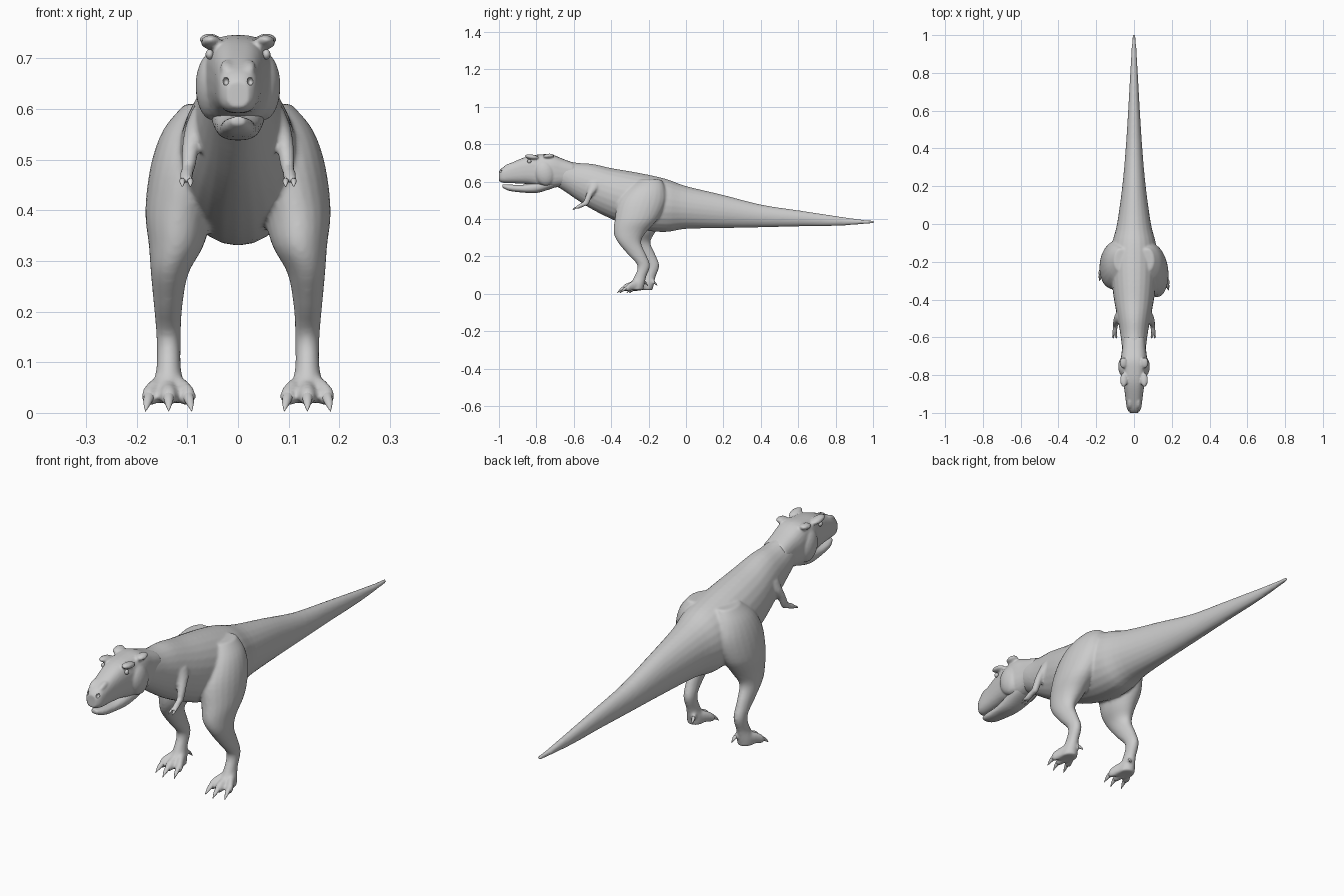
import bpy, bmesh, math
from mathutils import Vector, Matrix

if "Cube" in bpy.data.objects:
    bpy.data.objects.remove(bpy.data.objects["Cube"])


def finish(bm, name, voxel=0, smooth=5):
    bmesh.ops.recalc_face_normals(bm, faces=bm.faces)
    for f in bm.faces:
        f.smooth = True
    me = bpy.data.meshes.new(name)
    bm.to_mesh(me)
    bm.free()
    ob = bpy.data.objects.new(name, me)
    bpy.context.collection.objects.link(ob)
    if voxel:  # fuse overlapping volumes into one skin and relax it
        r = ob.modifiers.new("fuse", 'REMESH')
        r.mode, r.voxel_size, r.use_smooth_shade = 'VOXEL', voxel, True
        s = ob.modifiers.new("relax", 'SMOOTH')
        s.factor, s.iterations = 0.5, smooth
    return ob


def spline(secs, steps=4):
    p = [secs[0]] + list(secs) + [secs[-1]]
    out = []
    for i in range(1, len(p) - 2):
        for k in range(steps):
            t = k / steps
            out.append([0.5 * (2*b + (c-a)*t + (2*a-5*b+4*c-d)*t*t + (3*b-a-3*c+d)*t**3)
                        for a, b, c, d in zip(*p[i-1:i+3])])
    return out + [list(secs[-1])]


def tube(bm, secs, axis='Y', power=2.0, n=24):
    """Loft of superellipses; each section is x, y, z, x radius, other radius."""
    rings = []
    for x, y, z, a, b in spline(secs):
        ring = []
        for i in range(n):
            t = 2 * math.pi * i / n
            c, s = math.cos(t), math.sin(t)
            u = math.copysign(abs(c) ** (2 / power), c) * max(a, 0.001)
            v = math.copysign(abs(s) ** (2 / power), s) * max(b, 0.001)
            ring.append(bm.verts.new((x+u, y, z+v) if axis == 'Y' else (x+u, y+v, z)))
        rings.append(ring)
    for r, q in zip(rings, rings[1:]):
        for i in range(n):
            j = (i + 1) % n
            bm.faces.new((r[i], r[j], q[j], q[i]))
    bm.faces.new(rings[0])
    bm.faces.new(rings[-1])


def ball(bm, loc, radii, tilt=0):
    m = Matrix.Translation(loc) @ Matrix.Rotation(tilt, 4, 'X') @ Matrix.Diagonal((*radii, 1))
    bmesh.ops.create_uvsphere(bm, u_segments=20, v_segments=12, radius=1, matrix=m)


def profile(rows):
    """Rows of y, top, bottom, half width become centred sections."""
    return [(0, y, (t + b) / 2, w, (t - b) / 2) for y, t, b, w in rows]


def claw(name, start, tip, r):
    a, b = Vector(start), Vector(tip)
    m = a.lerp(b, 0.55) + Vector((0, 0, 0.3 * r))
    bm = bmesh.new()
    tube(bm, [(*a, r, r), (*m, r * 0.7, r * 0.7), (*b, 0.001, 0.001)], n=12)
    finish(bm, name)


SIDES = ((1, "right"), (-1, "left"))


def stride(s, z):  # the left leg stands a little further back
    return 0 if s > 0 else 0.05 * max(0, min(1, (0.58 - z) / 0.25))


# Torso, neck and tail
body = bmesh.new()
tube(body, profile([
    (-.74, .725, .60, .045), (-.66, .715, .555, .062), (-.58, .70, .50, .073),
    (-.5, .694, .45, .087), (-.4, .672, .40, .106), (-.3, .655, .36, .118),
    (-.2, .636, .336, .123), (-.1, .612, .331, .115), (0, .576, .347, .09),
    (.2, .528, .351, .062), (.4, .477, .355, .044), (.6, .446, .36, .031),
    (.8, .416, .363, .02), (.94, .396, .372, .012), (1.003, .391, .377, .007)]))

# Legs with toes
LEG = [(.07, -.19, .61, .035, .06), (.085, -.21, .56, .062, .10), (.092, -.235, .49, .08, .13),
       (.115, -.265, .40, .068, .115), (.122, -.30, .33, .054, .087), (.135, -.302, .275, .037, .062),
       (.138, -.262, .21, .028, .048), (.137, -.226, .15, .024, .033),
       (.137, -.245, .09, .024, .032), (.137, -.262, .05, .033, .04), (.137, -.27, .02, .034, .042)]
TOES = [(-.038, -.325), (0, -.338), (.038, -.322)]
for s, side in SIDES:
    tube(body, [(s * x, y + stride(s, z), z, a, b) for x, y, z, a, b in LEG], 'Z')
    d = stride(s, 0)
    for k, (dx, ty) in enumerate(TOES):
        x0, x1 = s * .137, s * (.137 + dx)
        tube(body, [(x0 + s*dx*.3, -.25 + d, .05, .018, .028), (x0 + s*dx*.75, -.29 + d, .042, .017, .024),
                    (x1, ty + .012 + d, .033, .016, .019), (x1, ty - .002 + d, .028, .009, .011)])
        claw(f"{side}_toe_claw_{k+1}", (x1, ty + .008 + d, .034),
             (x1 + s*dx*.2, ty - .03 + d, .004), .011)
    # Small rear toe on the inside of the heel
    tube(body, [(s*.13, -.245 + d, .075, .014, .016), (s*.12, -.225 + d, .065, .01, .012),
                (s*.116, -.215 + d, .058, .008, .009)])
    claw(f"{side}_rear_claw", (s*.117, -.218 + d, .06), (s*.112, -.202 + d, .04), .008)

# Small arms with two fingers
for s, side in SIDES:
    tube(body, [(s*.07, -.485, .60, .02, .035), (s*.083, -.495, .565, .021, .029),
                (s*.093, -.515, .53, .017, .019), (s*.097, -.53, .495, .015, .017),
                (s*.098, -.535, .478, .012, .014)], 'Z')
    tube(body, [(s*.097, -.525, .488, .014, .015), (s*.1, -.55, .478, .013, .013),
                (s*.102, -.572, .467, .013, .013), (s*.102, -.583, .463, .01, .01)])
    for k, fx in enumerate((.094, .11)):
        tube(body, [(s*.102, -.57, .467, .009, .009), (s*fx, -.587, .461, .008, .008),
                    (s*fx, -.595, .457, .006, .006)])
        claw(f"{side}_finger_claw_{k+1}", (s*fx, -.592, .458), (s*fx, -.607, .447), .006)
finish(body, "body", 0.006, 5)

# Skull with cheeks and brow ridges
head = bmesh.new()
tube(head, profile([
    (-1.0, .655, .603, .022), (-.975, .679, .593, .038), (-.90, .715, .59, .048),
    (-.84, .737, .585, .057), (-.78, .745, .57, .066), (-.72, .745, .565, .07),
    (-.66, .722, .575, .063), (-.60, .70, .58, .058)]), power=2.7)
for s, side in SIDES:
    ball(head, (s*.05, -.755, .645), (.034, .055, .068), .25)
    ball(head, (s*.054, -.825, .732), (.02, .038, .013), -.15)
    ball(head, (s*.056, -.735, .737), (.02, .03, .012), .1)
    ball(head, (s*.022, -.95, .683), (.013, .03, .011), .35)
skull = finish(head, "head", 0.005, 5)

# Nostrils cut into the snout
holes = bmesh.new()
for s, side in SIDES:
    ball(holes, (s*.024, -.992, .655), (.006, .014, .008))
cutter = finish(holes, "nostril_cutter")
cutter.hide_render = True
cutter.hide_viewport = True
cut = skull.modifiers.new("nostrils", 'BOOLEAN')
cut.operation, cut.object = 'DIFFERENCE', cutter

# Lower jaw
jaw = bmesh.new()
tube(jaw, profile([
    (-.982, .586, .568, .014), (-.945, .584, .55, .03), (-.87, .583, .541, .038),
    (-.80, .60, .539, .046), (-.73, .625, .558, .054), (-.67, .64, .58, .048)]), power=2.4)
finish(jaw, "lower_jaw", 0.005, 4)

# Eyes
for s, side in SIDES:
    eye = bmesh.new()
    ball(eye, (s*.056, -.838, .708), (.008, .011, .01))
    finish(eye, f"{side}_eye")
